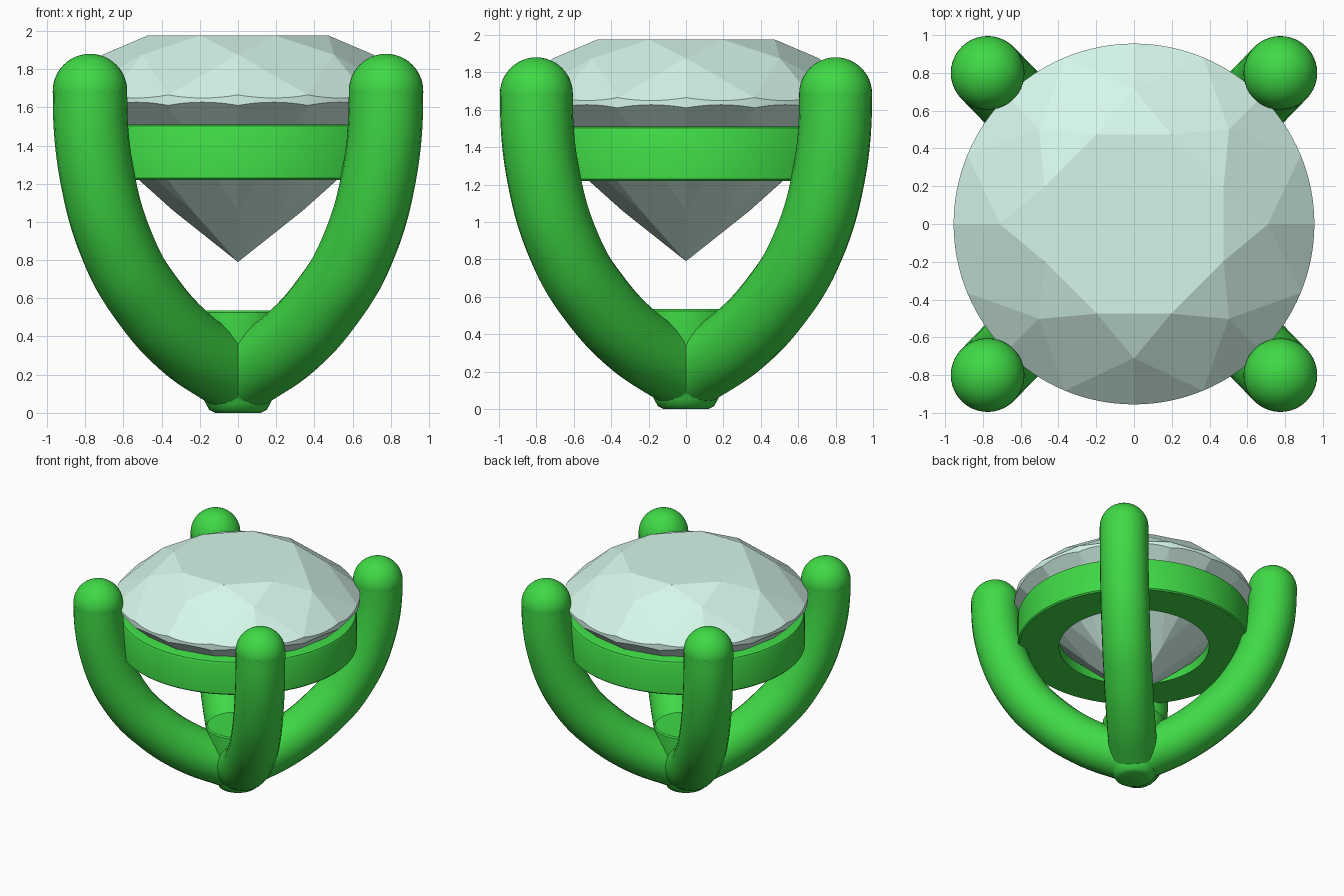
import bpy, bmesh, math
from mathutils import Vector

if "Cube" in bpy.data.objects:
    bpy.data.objects.remove(bpy.data.objects["Cube"])


def material(name, color):
    m = bpy.data.materials.new(name)
    m.diffuse_color = (*color, 1)
    m.use_nodes = True
    m.node_tree.nodes["Principled BSDF"].inputs["Base Color"].default_value = m.diffuse_color
    return m


metal = material("green_metal", (0.05, 0.70, 0.06))
crystal = material("pale_crystal", (0.67, 0.92, 0.82))


def add_object(name, bm, mat):
    bmesh.ops.recalc_face_normals(bm, faces=bm.faces[:])
    me = bpy.data.meshes.new(name)
    bm.to_mesh(me)
    bm.free()
    ob = bpy.data.objects.new(name, me)
    bpy.context.collection.objects.link(ob)
    me.materials.append(mat)
    return ob


def smooth(ob, angle=35):
    bpy.ops.object.select_all(action='DESELECT')
    ob.select_set(True)
    bpy.context.view_layer.objects.active = ob
    bpy.ops.object.shade_smooth_by_angle(angle=math.radians(angle))


def lathe(name, profile, mat, closed):
    bm = bmesh.new()
    vs = [bm.verts.new((r, 0, z)) for r, z in profile]
    es = [bm.edges.new(p) for p in zip(vs, vs[1:])]
    if closed:
        es.append(bm.edges.new((vs[-1], vs[0])))
    bmesh.ops.spin(bm, geom=vs + es, cent=(0, 0, 0), axis=(0, 0, 1),
                   angle=math.tau, steps=96, use_duplicate=False)
    bmesh.ops.remove_doubles(bm, verts=bm.verts[:], dist=1e-4)
    ob = add_object(name, bm, mat)
    smooth(ob)
    return ob


# Prongs: swept tubes with domed tips, one on each diagonal
R, TIP_Z = 0.195, 1.685
PATH = [(0.03, 0.20), (0.27, 0.365), (0.47, 0.585), (0.615, 0.83),
        (0.738, 1.24), (0.775, TIP_Z)]


def prong(name, sx, sy):
    cu = bpy.data.curves.new(name, 'CURVE')
    cu.dimensions = '3D'
    cu.bevel_depth = R
    cu.bevel_resolution = 10
    cu.use_fill_caps = True
    cu.resolution_u = 10
    sp = cu.splines.new('BEZIER')
    sp.bezier_points.add(len(PATH) - 1)
    for p, (t, z) in zip(sp.bezier_points, PATH):
        p.co = (sx * t, sy * t * 0.80 / 0.775, z)
        p.handle_left_type = p.handle_right_type = 'AUTO'
    # keep the top of the tube upright
    top = sp.bezier_points[-1]
    top.handle_left_type = top.handle_right_type = 'FREE'
    top.handle_left = top.co - Vector((0, 0, 0.15))
    top.handle_right = top.co + Vector((0, 0, 0.15))
    ob = bpy.data.objects.new(name, cu)
    bpy.context.collection.objects.link(ob)
    bpy.ops.object.select_all(action='DESELECT')
    ob.select_set(True)
    bpy.context.view_layer.objects.active = ob
    bpy.ops.object.convert(target='MESH')
    ob = bpy.context.view_layer.objects.active
    ob.name = name
    ob.data.materials.clear()
    ob.data.materials.append(metal)
    # domed tip
    bm = bmesh.new()
    bmesh.ops.create_uvsphere(bm, u_segments=44, v_segments=24, radius=R)
    bmesh.ops.translate(bm, verts=bm.verts[:], vec=(sx * 0.775, sy * 0.80, TIP_Z))
    tip = add_object(name + "_tip", bm, metal)
    smooth(ob)
    smooth(tip)


for side, sx in (("left", -1), ("right", 1)):
    for end, sy in (("front", -1), ("back", 1)):
        prong(f"{end}_{side}_prong", sx, sy)

# Hub where the prongs meet
lathe("hub", [(0, 0), (0.12, 0), (0.15, 0.015), (0.17, 0.05), (0.20, 0.12),
              (0.235, 0.21), (0.25, 0.30), (0.25, 0.525), (0.24, 0.535), (0, 0.535)],
      metal, False)

# Seat ring under the gem
lathe("seat_ring", [(0.60, 1.22), (0.92, 1.22), (0.93, 1.23), (0.93, 1.485),
                    (0.922, 1.503), (0.905, 1.51), (0.60, 1.51)], metal, True)

# Gem: a round blank cut by facet planes
GIRDLE, TABLE_Z, TIP = 0.955, 1.975, 0.79
bm = bmesh.new()
bmesh.ops.create_cone(bm, cap_ends=True, segments=128, radius1=GIRDLE,
                      radius2=GIRDLE, depth=1.6)
bmesh.ops.translate(bm, verts=bm.verts[:], vec=(0, 0, TABLE_Z - 0.8))


def cut(deg, r, z, slope, up):
    a = math.radians(deg)
    d = Vector((math.cos(a), math.sin(a), 0))
    no = (d * slope + Vector((0, 0, up))).normalized()
    res = bmesh.ops.bisect_plane(bm, geom=bm.verts[:] + bm.edges[:] + bm.faces[:],
                                 dist=1e-5, plane_co=d * r + Vector((0, 0, z)),
                                 plane_no=no, clear_outer=True)
    edges = [e for e in bm.edges if e.is_boundary]
    if edges:
        bmesh.ops.holes_fill(bm, edges=edges, sides=0)


C11 = math.cos(math.radians(11.25))
for k in range(8):
    cut(45 * k + 22.5, 0.514, TABLE_Z, 0.703, 1)      # crown mains
    cut(45 * k + 22.5, 0, TIP, 0.8586, -1)            # pavilion mains
for k in range(8):
    cut(45 * k, 0.475, TABLE_Z, 0.4255, 1)            # star facets
for k in range(16):
    a = 22.5 * k + 11.25
    cut(a, GIRDLE * C11, 1.665, 0.874, 1)             # upper halves
    cut(a, GIRDLE * C11, 1.61, 0.912, -1)             # lower halves
bmesh.ops.remove_doubles(bm, verts=bm.verts[:], dist=1e-4)
gem = add_object("gem", bm, crystal)
smooth(gem, 5)
